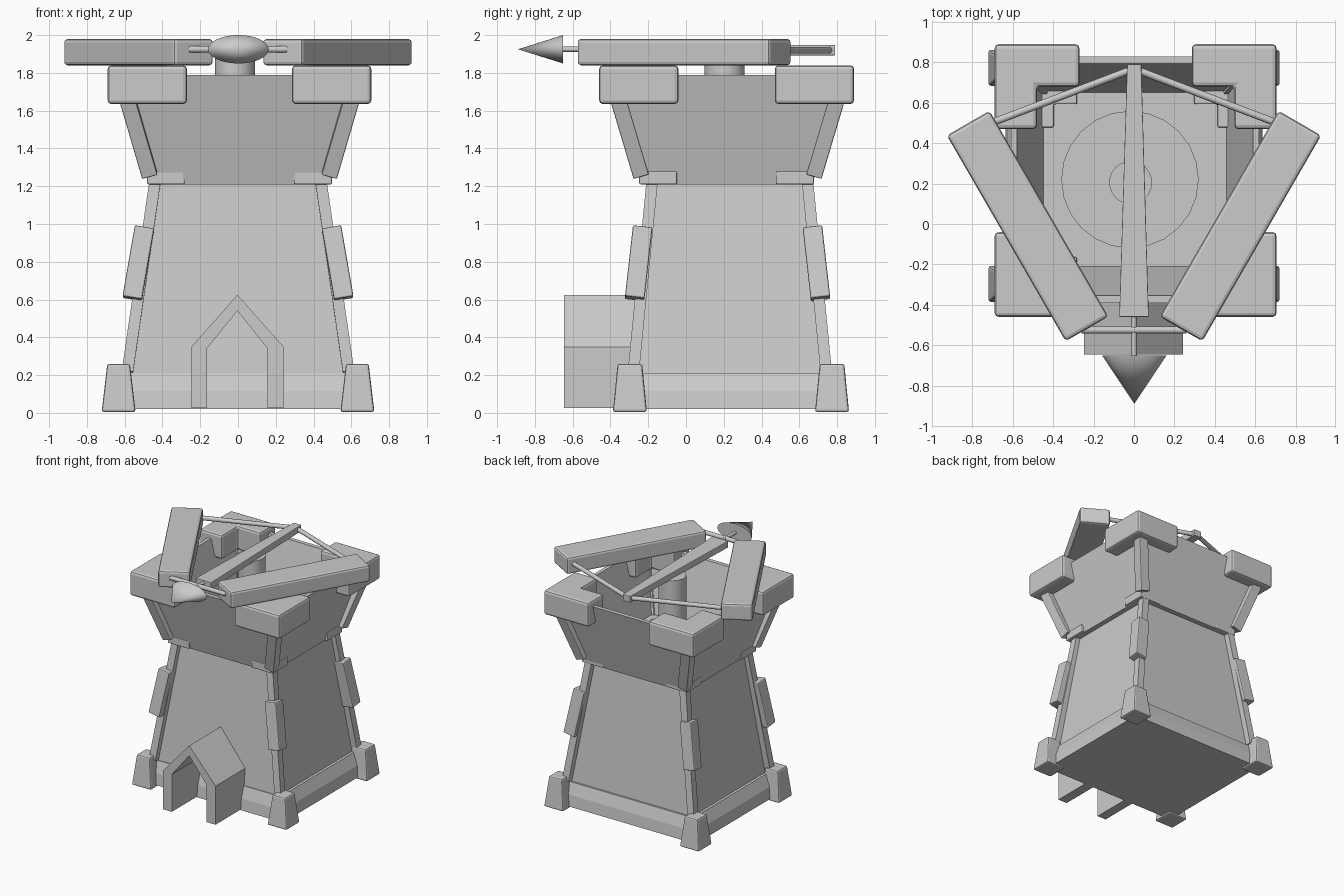
import bpy, bmesh, math
from mathutils import Vector, Matrix

if "Cube" in bpy.data.objects:
    bpy.data.objects.remove(bpy.data.objects["Cube"])

CY = 0.22                      # tower centre in y
SIGNS = [(sx, sy) for sx in (-1, 1) for sy in (-1, 1)]


def finish(name, bm, bevel=0.0, smooth=False):
    bmesh.ops.recalc_face_normals(bm, faces=bm.faces)
    mesh = bpy.data.meshes.new(name)
    bm.to_mesh(mesh)
    bm.free()
    ob = bpy.data.objects.new(name, mesh)
    bpy.context.collection.objects.link(ob)
    if bevel:
        m = ob.modifiers.new("bevel", 'BEVEL')
        m.width, m.segments = bevel, 2
        m.limit_method = 'ANGLE'
    if smooth:
        bpy.ops.object.select_all(action='DESELECT')
        ob.select_set(True)
        bpy.context.view_layer.objects.active = ob
        bpy.ops.object.shade_smooth_by_angle(angle=math.radians(40))
    return ob


def loft(name, rings, cx=0, cy=CY, bevel=0.0):
    """Rectangular rings (z, half x, half y) joined in order, ends capped."""
    bm = bmesh.new()
    loops = [[bm.verts.new((cx + a * hx, cy + b * hy, z))
              for a, b in ((-1, -1), (1, -1), (1, 1), (-1, 1))] for z, hx, hy in rings]
    for p, q in zip(loops, loops[1:]):
        for i in range(4):
            j = (i + 1) % 4
            bm.faces.new((p[i], p[j], q[j], q[i]))
    bm.faces.new(loops[0])
    bm.faces.new(loops[-1])
    return finish(name, bm, bevel)


def bar(name, p, q, w, bevel=0.0):
    """Square bar of half width w from p to q."""
    p, q = Vector(p), Vector(q)
    d = (q - p).normalized()
    x = (Vector((1, 0, 0)) - d * d.x).normalized()
    y = d.cross(x)
    bm = bmesh.new()
    bmesh.ops.create_cube(bm, size=1)
    for v in bm.verts:
        c = v.co.copy()
        v.co = (p + q) / 2 + x * c.x * 2 * w + y * c.y * 2 * w + d * c.z * (q - p).length
    return finish(name, bm, bevel)


def rod(name, p, q, r0, r1=None, sides=12, squash=1):
    """Round rod or cone from p to q; squash flattens it in z."""
    p, q = Vector(p), Vector(q)
    d = q - p
    bm = bmesh.new()
    bmesh.ops.create_cone(bm, cap_ends=True, segments=sides, radius1=r0,
                          radius2=r0 if r1 is None else r1, depth=d.length)
    rot = d.to_track_quat('Z', 'Y').to_matrix().to_4x4()
    bm.transform(Matrix.Translation((p + q) / 2) @ Matrix.Diagonal((1, 1, squash, 1)) @ rot)
    return finish(name, bm, 0, True)


def prism(name, pts, axis, a, b, bevel=0.0):
    """Outline extruded along z or y from a to b."""
    bm = bmesh.new()
    vs = [bm.verts.new((u, v, a) if axis == 'z' else (u, a, v)) for u, v in pts]
    f = bm.faces.new(vs)
    r = bmesh.ops.extrude_face_region(bm, geom=[f])
    off = (0, 0, b - a) if axis == 'z' else (0, b - a, 0)
    bmesh.ops.translate(bm, vec=off, verts=[e for e in r['geom'] if isinstance(e, bmesh.types.BMVert)])
    return finish(name, bm, bevel)


def corner(name, sx, sy, ox, oy, length, t, z0, z1, bevel):
    """L-shaped block wrapped around a tower corner."""
    pts = [(0, 0), (length, 0), (length, t), (t, t), (t, length), (0, length)]
    pts = [(0.008 + sx * (ox - u), 0.215 + sy * (oy - v)) for u, v in pts]
    prism(name, pts, 'z', z0, z1, bevel)


# Plinth, tapered body, flared hollow parapet with floor
loft("plinth", [(0.02, 0.635, 0.545), (0.115, 0.625, 0.535), (0.21, 0.585, 0.505)], cy=0.235)
loft("tower_body", [(0.15, 0.57, 0.50), (1.23, 0.43, 0.395)], cy=0.23)
loft("parapet", [(1.21, 0.47, 0.45), (1.79, 0.615, 0.61), (1.79, 0.585, 0.575),
                 (1.25, 0.452, 0.43)], cx=0.005)

# Everything repeated on the four corners
for sx, sy in SIGNS:
    def at(hx, hy, z, cx=0.0, cy=CY):
        return (cx + sx * hx, cy + sy * hy, z)
    loft("corner_foot", [(0.005, 0.09, 0.09), (0.26, 0.06, 0.065)],
         cx=sx * 0.632, cy=0.238 + sy * 0.535, bevel=0.012)
    bar("corner_post", at(0.585, 0.51, 0.22, cy=0.232), at(0.437, 0.41, 1.24, cy=0.232), 0.03)
    bar("post_sleeve", at(0.56, 0.492, 0.605), at(0.495, 0.45, 0.98), 0.052, 0.008)
    corner("collar", sx, sy, 0.49, 0.463, 0.2, 0.085, 1.21, 1.28, 0.008)
    bar("parapet_strut", at(0.475, 0.46, 1.26, 0.008), at(0.598, 0.585, 1.68, 0.008), 0.042, 0.006)
    corner("battlement", sx, sy, 0.698, 0.675, 0.42, 0.21, 1.635, 1.84, 0.02)

# Pointed door porch
prism("door_arch", [(-0.247, 0.025), (-0.247, 0.35), (-0.003, 0.625), (0.242, 0.35), (0.242, 0.025),
                    (0.157, 0.025), (0.157, 0.34), (-0.003, 0.54), (-0.165, 0.34), (-0.165, 0.025)],
      'y', -0.645, -0.2)

# Turntable and pivot
rod("turntable", (-0.02, 0.22, 1.24), (-0.02, 0.22, 1.30), 0.34, sides=24)
rod("pivot_post", (-0.017, 0.205, 1.28), (-0.017, 0.205, 1.9), 0.106, sides=24)

# Bow arms, strings
for s in (-1, 1):
    a = math.radians(30) * -s
    arm = loft("bow_arm", [(1.84, 0.122, 0.588), (1.98, 0.122, 0.588)], cy=0, bevel=0.018)
    arm.rotation_euler.z = a
    arm.location = (s * 0.527, -0.01, 0)
    rod("bow_string", (s * 0.72, 0.495, 1.92), (s * 0.01, 0.765, 1.92), 0.018)

# Cross rod, tapered stock, bolt
rod("cross_rod", (-0.26, -0.525, 1.925), (0.26, -0.525, 1.925), 0.018)
prism("stock", [(-0.073, -0.46), (0.073, -0.46), (0.036, 0.79), (-0.034, 0.79)], 'z', 1.893, 1.948, 0.004)
rod("bolt_shaft", (0, -0.42, 1.925), (0, -0.66, 1.925), 0.014)
rod("bolt_head", (0.002, -0.65, 1.925), (0.002, -0.89, 1.925), 0.16, 0, sides=32, squash=0.47)
